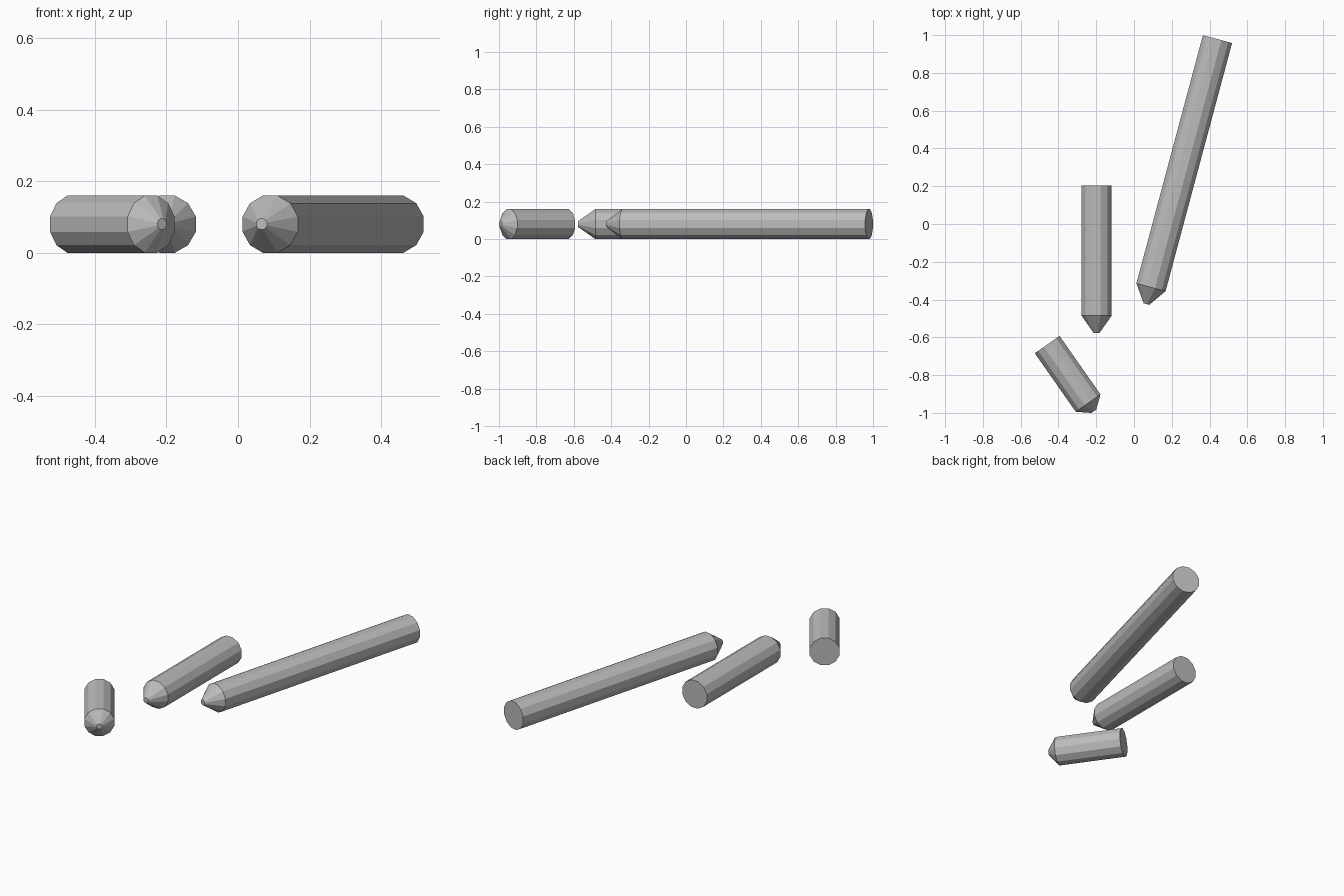
import bpy
import bmesh
from math import radians, pi
from mathutils import Matrix

cube = bpy.data.objects.get("Cube")
if cube:
    bpy.data.objects.remove(cube, do_unlink=True)

SIDES = 12
APOTHEM = 0.08
RADIUS = 0.0828
TIP_RADIUS = 0.016

grey = bpy.data.materials.new("plain grey")
grey.use_nodes = True
colour = (0.5, 0.5, 0.5, 1)
grey.diffuse_color = colour
grey.node_tree.nodes["Principled BSDF"].inputs["Base Color"].default_value = colour


def crayon(name, shoulder, angle, body, cone):
    """Twelve-sided stick lying on a flat side, pointed at its front end."""
    bm = bmesh.new()
    rings = []
    for y, r in ((-cone, TIP_RADIUS), (0, RADIUS), (body, RADIUS)):
        ring = bmesh.ops.create_circle(bm, segments=SIDES, radius=r)["verts"]
        place = (Matrix.Translation((0, y, 0)) @ Matrix.Rotation(pi / 2, 4, "X")
                 @ Matrix.Rotation(pi / SIDES, 4, "Z"))
        bmesh.ops.transform(bm, matrix=place, verts=ring)
        rings.append(ring)
    # Cone and barrel walls, then the two end caps
    for a, b in zip(rings, rings[1:]):
        for i in range(SIDES):
            j = (i + 1) % SIDES
            bm.faces.new((a[i], a[j], b[j], b[i]))
    bm.faces.new(rings[0])
    bm.faces.new(rings[-1])
    bmesh.ops.recalc_face_normals(bm, faces=bm.faces[:])
    mesh = bpy.data.meshes.new(name)
    bm.to_mesh(mesh)
    bm.free()
    mesh.materials.append(grey)
    obj = bpy.data.objects.new(name, mesh)
    obj.location = (*shoulder, APOTHEM)
    obj.rotation_euler.z = radians(angle)
    bpy.context.collection.objects.link(obj)


crayon("long_crayon", (0.09, -0.335), -15, 1.36, 0.092)
crayon("medium_crayon", (-0.198, -0.485), 0, 0.688, 0.092)
crayon("short_crayon", (-0.243, -0.948), 35, 0.378, 0.053)
